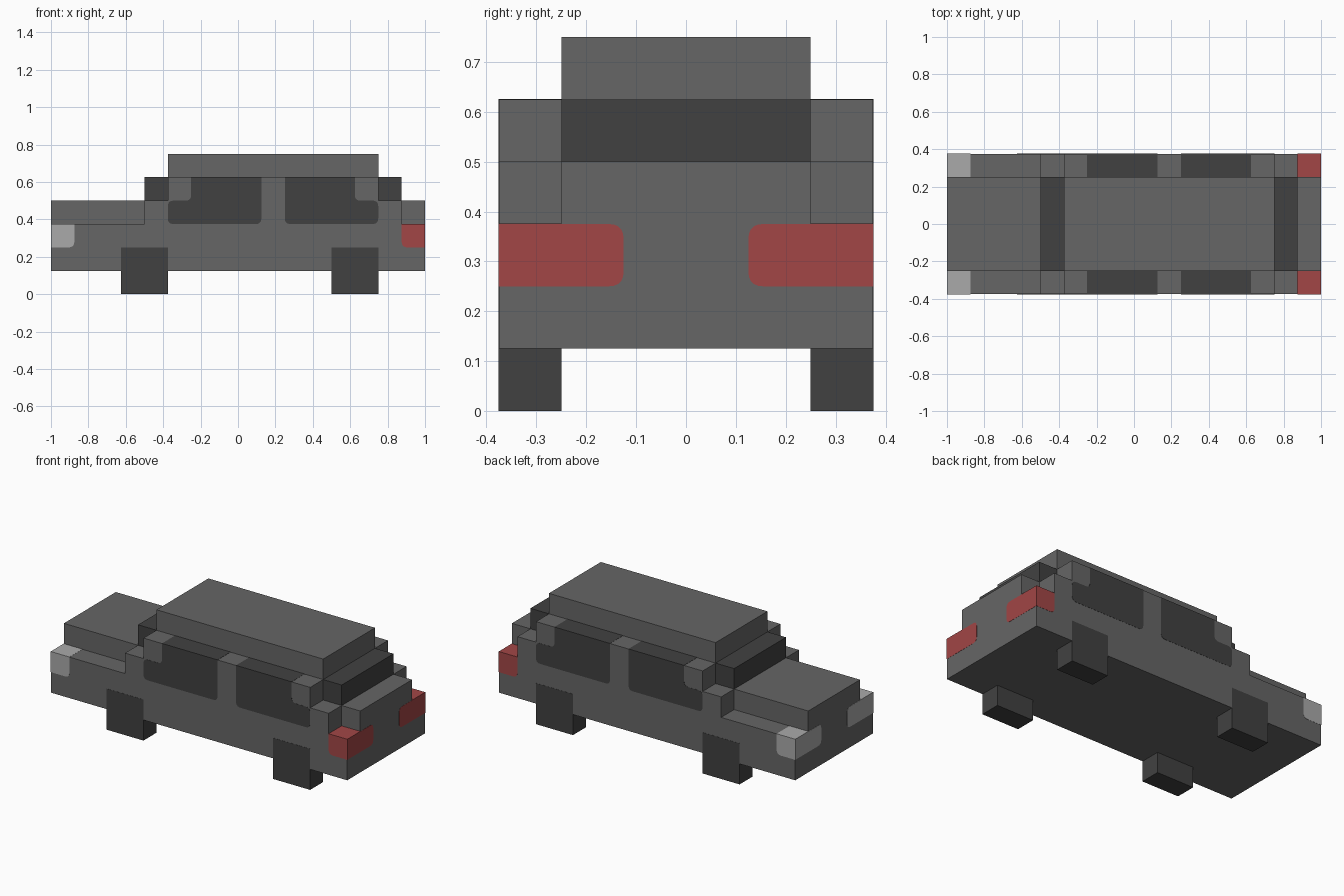
import bpy, bmesh
from mathutils import Vector

if "Cube" in bpy.data.objects:
    bpy.data.objects.remove(bpy.data.objects["Cube"])

E = 0.001   # how far flush coloured parts stand proud
R = 0.03    # corner radius of glass and lamps


def material(name, rgb):
    m = bpy.data.materials.new(name)
    m.diffuse_color = (*rgb, 1)
    m.use_nodes = True
    m.node_tree.nodes["Principled BSDF"].inputs["Base Color"].default_value = m.diffuse_color
    return m


paint = material("grey paint", (0.133, 0.133, 0.133))
dark = material("dark glass and rubber", (0.053, 0.053, 0.053))
lamp = material("pale lamp", (0.40, 0.40, 0.40))
red = material("red lamp", (0.36, 0.061, 0.061))


def rounded(points):
    """Points are (u, v) or (u, v, radius); corners with a radius become arcs."""
    out, n = [], len(points)
    for i, p in enumerate(points):
        c = Vector(p[:2])
        if len(p) < 3:
            out.append(c)
            continue
        a = c + (Vector(points[i - 1][:2]) - c).normalized() * p[2]
        b = c + (Vector(points[(i + 1) % n][:2]) - c).normalized() * p[2]
        for k in range(6):
            t = k / 5
            out.append(a * (1 - t) ** 2 + c * 2 * t * (1 - t) + b * t * t)
    return out


def prism(name, points, lo, hi, mat, axis="y"):
    """Extrude an xz profile along y, or a yz profile along x."""
    bm = bmesh.new()
    outline = rounded(points)
    place = (lambda p, d: (p.x, d, p.y)) if axis == "y" else (lambda p, d: (d, p.x, p.y))
    face = bm.faces.new([bm.verts.new(place(p, lo)) for p in outline])
    new = bmesh.ops.extrude_face_region(bm, geom=[face])["geom"]
    shift = (0, hi - lo, 0) if axis == "y" else (hi - lo, 0, 0)
    bmesh.ops.translate(bm, vec=shift, verts=[g for g in new if isinstance(g, bmesh.types.BMVert)])
    bmesh.ops.recalc_face_normals(bm, faces=bm.faces)
    me = bpy.data.meshes.new(name)
    bm.to_mesh(me)
    bm.free()
    me.materials.append(mat)
    ob = bpy.data.objects.new(name, me)
    bpy.context.collection.objects.link(ob)
    return ob


def block(name, x0, x1, z0, z1, y0, y1, mat):
    return prism(name, [(x0, z0), (x1, z0), (x1, z1), (x0, z1)], y0, y1, mat)


# Full-width stepped body
prism("body", [(-1, .125), (1, .125), (1, .375), (.875, .375), (.875, .5), (.75, .5),
               (.75, .625), (-.375, .625), (-.375, .5), (-.5, .5), (-.5, .375), (-1, .375)],
      -.375, .375, paint)

# Narrower centre blocks
block("hood", -1, -.5, .375, .5, -.25, .25, paint)
block("trunk", .875, 1, .375, .5, -.25, .25, paint)
block("windshield", -.5, -.375, .5, .625, -.25, .25, dark)
block("rear_window", .75, .875, .5, .625, -.25, .25, dark)
block("roof", -.375, .75, .625, .75, -.25, .25, paint)

# Side windows, notched at the outer pillars
top = .625 + E
front_glass = [(-.375, .375, R), (.125, .375, R), (.125, top), (-.25, top),
               (-.25, .5, R), (-.375, .5, R)]
rear_glass = [(.25, .375, R), (.75, .375, R), (.75, .5, R), (.625, .5, R),
              (.625, top), (.25, top)]

for side, s in (("right", -1), ("left", 1)):
    inner, outer = s * .25, s * (.375 + E)
    prism(side + "_front_window", front_glass, inner, outer, dark)
    prism(side + "_rear_window", rear_glass, inner, outer, dark)

    # Wheels
    block(side + "_front_wheel", -.625, -.375, 0, .25, inner, outer, dark)
    block(side + "_rear_wheel", .5, .75, 0, .25, inner, outer, dark)

    # Corner lamps: a block round the corner plus a plate on the end face
    for name, e, mat in (("headlight", -1, lamp), ("tail_light", 1, red)):
        end = e * (1 + E)
        prism(f"{side}_{name}_corner",
              [(e * .875, .25, R), (end, .25), (end, .375 + E), (e * .875, .375 + E)],
              inner, outer, mat)
        prism(f"{side}_{name}_plate",
              [(s * .125, .25, R), (outer, .25), (outer, .375), (s * .125, .375, R)],
              e * .995, end, mat, axis="x")
